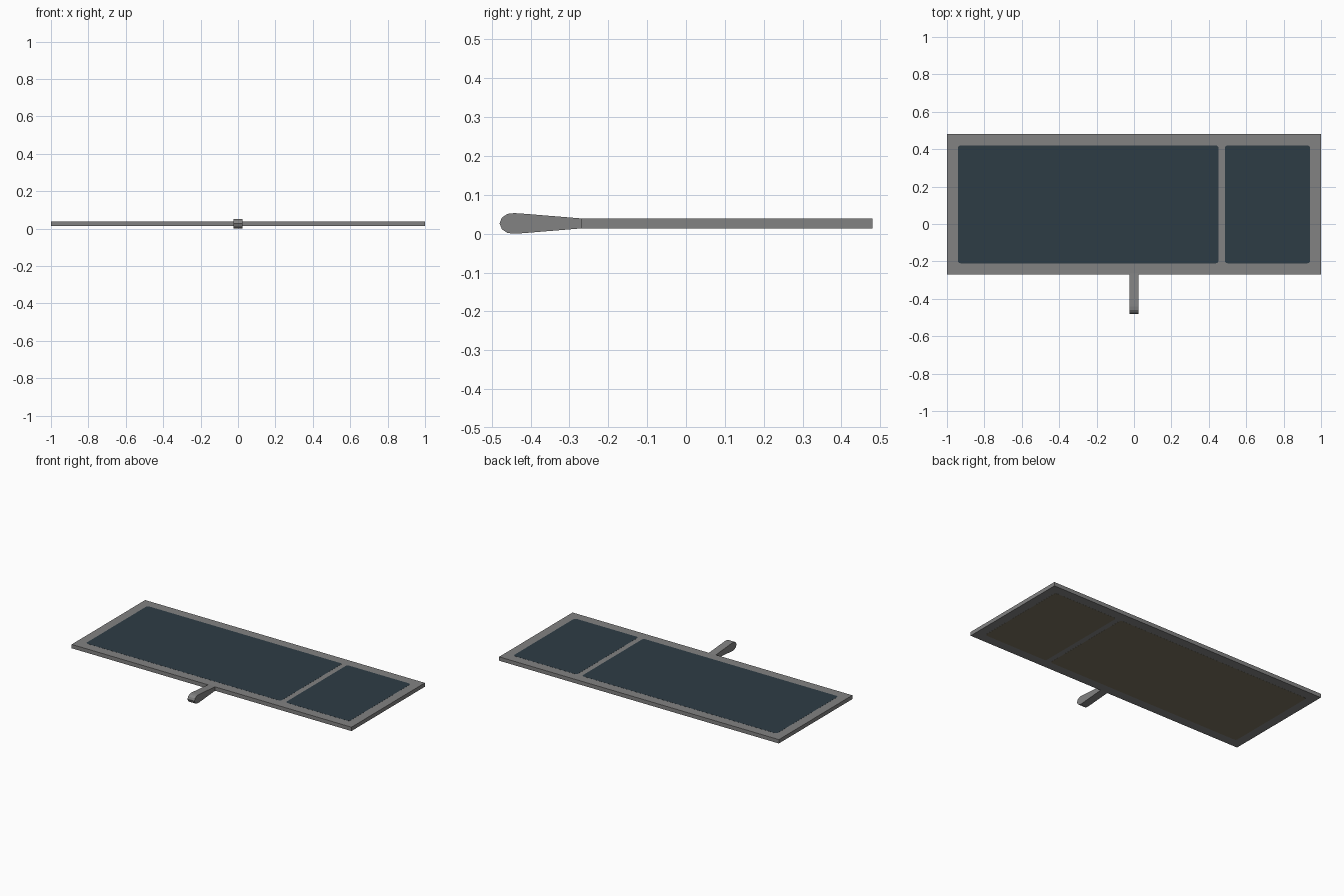
import bpy, bmesh, math

if "Cube" in bpy.data.objects:
    bpy.data.objects.remove(bpy.data.objects["Cube"])


def material(name, rgb):
    m = bpy.data.materials.new(name)
    m.diffuse_color = (*rgb, 1)
    m.use_nodes = True
    m.node_tree.nodes["Principled BSDF"].inputs["Base Color"].default_value = m.diffuse_color
    return m


GREY = material("frame grey", (0.225, 0.225, 0.225))
BLUE = material("dark blue panel", (0.027, 0.045, 0.060))
BROWN = material("brown backing", (0.20, 0.175, 0.12))


def prism(name, outline, depth, mat):
    """Extrude a closed 3D outline along a vector."""
    bm = bmesh.new()
    face = bm.faces.new([bm.verts.new(p) for p in outline])
    new = bmesh.ops.extrude_face_region(bm, geom=[face])["geom"]
    bmesh.ops.translate(bm, vec=depth, verts=[v for v in new if isinstance(v, bmesh.types.BMVert)])
    bmesh.ops.recalc_face_normals(bm, faces=bm.faces)
    me = bpy.data.meshes.new(name)
    bm.to_mesh(me)
    bm.free()
    me.materials.append(mat)
    ob = bpy.data.objects.new(name, me)
    bpy.context.collection.objects.link(ob)
    return ob


def rounded_rect(x0, x1, y0, y1, z, r=0.015, steps=4):
    pts = []
    for i, (cx, cy) in enumerate([(x1 - r, y1 - r), (x0 + r, y1 - r), (x0 + r, y0 + r), (x1 - r, y0 + r)]):
        for k in range(steps + 1):
            a = math.pi / 2 * (i + k / steps)
            pts.append((cx + r * math.cos(a), cy + r * math.sin(a), z))
    return pts


MID, HALF = 0.0265, 0.0125

# Flat frame slab
z0, z1 = MID - HALF, MID + HALF
prism("frame", [(-1, -0.27, z0), (1, -0.27, z0), (1, 0.48, z0), (-1, 0.48, z0)], (0, 0, 2 * HALF), GREY)

# Large and small panels, blue on top and brown underneath
for label, x0, x1 in (("large", -0.942, 0.452), ("small", 0.486, 0.942)):
    prism(label + "_top_panel", rounded_rect(x0, x1, -0.21, 0.42, z1 - 0.0005), (0, 0, 0.001), BLUE)
    prism(label + "_bottom_panel", rounded_rect(x0, x1, -0.21, 0.42, z0 - 0.0005), (0, 0, 0.001), BROWN)

# Flared handle: half profile (y, half height), mirrored about the mid plane
half = [(-0.265, HALF), (-0.424, 0.0255), (-0.442, 0.0265), (-0.460, 0.0245), (-0.474, 0.015)]
profile = half + [(-0.480, 0)] + [(y, -h) for y, h in reversed(half)]
prism("handle", [(-0.025, y, MID + h) for y, h in profile], (0.05, 0, 0), GREY)
